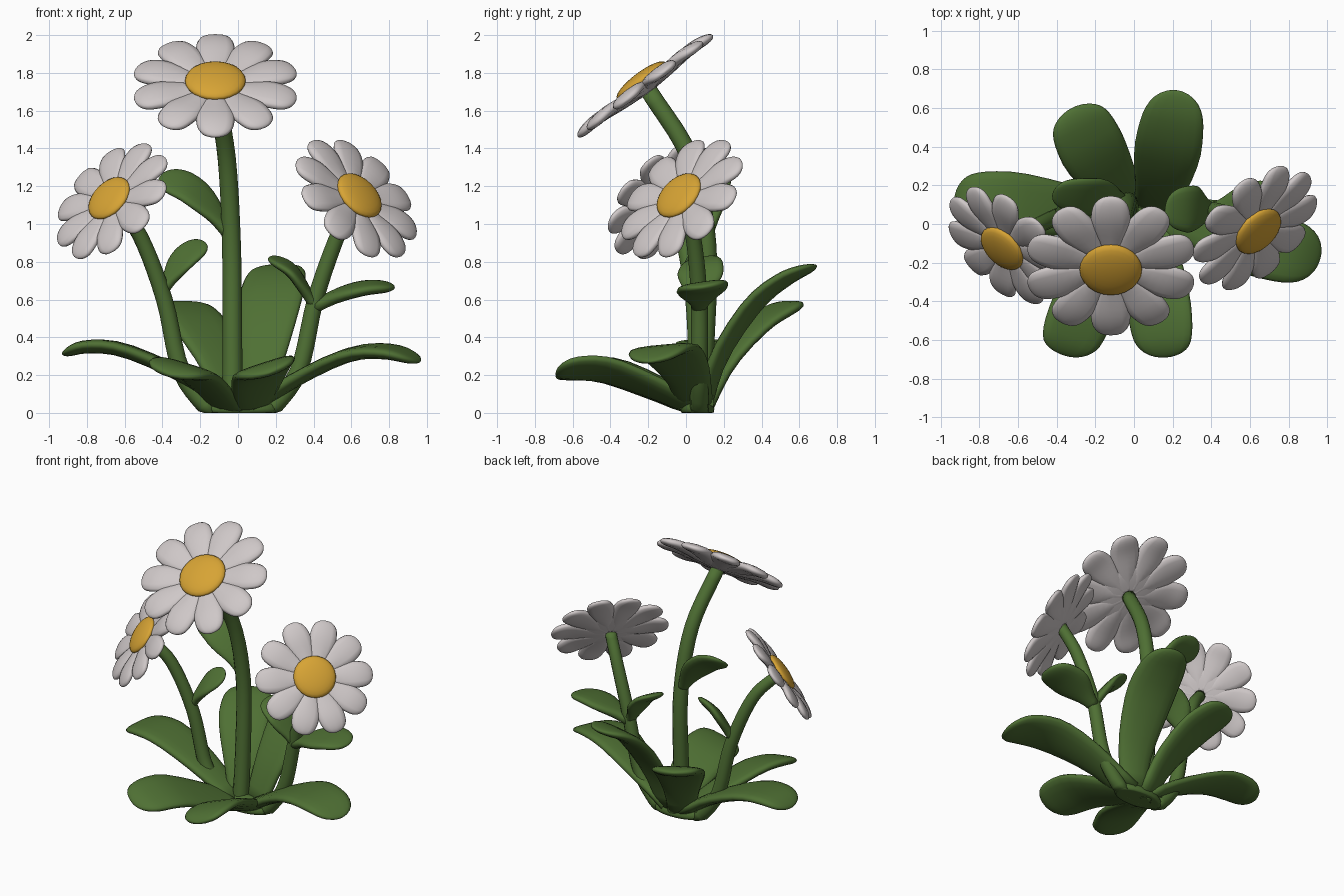
import bpy, bmesh, math
from mathutils import Vector, Matrix

if "Cube" in bpy.data.objects:
    bpy.data.objects.remove(bpy.data.objects["Cube"])

def material(name, col):
    m = bpy.data.materials.new(name)
    m.diffuse_color = (*col, 1)
    m.use_nodes = True
    m.node_tree.nodes["Principled BSDF"].inputs["Base Color"].default_value = m.diffuse_color
    return m

GREEN = material("leaf green", (0.078, 0.162, 0.034))
WHITE = material("petal white", (0.62, 0.575, 0.575))
YELLOW = material("disc yellow", (0.68, 0.37, 0.035))
Z = Vector((0, 0, 1))

def spline(pts, u):
    """Catmull-Rom point and tangent at u in 0..1"""
    p = [Vector(q) for q in pts]
    p = [2 * p[0] - p[1]] + p + [2 * p[-1] - p[-2]]
    n = len(pts) - 1
    i = min(int(u * n), n - 1)
    t = u * n - i
    a, b, c, d = p[i:i + 4]
    k1, k2, k3 = c - a, 2 * a - 5 * b + 4 * c - d, 3 * b - a - 3 * c + d
    return b + (k1 * t + k2 * t * t + k3 * t ** 3) / 2, (k1 + 2 * k2 * t + 3 * k3 * t * t).normalized()

def soft(x, e):
    return math.copysign(abs(x) ** e, x)

def sweep(bm, pts, side, size, params, cup=0, seg=12, e=1):
    """Loft oval rings along a path; size(s) gives half width and half thickness"""
    rings = []
    for s in params:
        p, t = spline(pts, s)
        sd = (side - t * side.dot(t)).normalized()
        nn = sd.cross(t)
        w, h = size(s)
        ring = []
        for k in range(seg):
            a = 2 * math.pi * k / seg
            c, sn = soft(math.cos(a), e), soft(math.sin(a), e)
            ring.append(bm.verts.new(p + sd * w * c + nn * (h * sn + cup * w * c * c)))
        rings.append(ring)
    for r0, r1 in zip(rings, rings[1:]):
        for k in range(seg):
            j = (k + 1) % seg
            bm.faces.new((r0[k], r0[j], r1[j], r1[k]))
    bm.faces.new(rings[0][::-1])
    bm.faces.new(rings[-1])

def finish(bm, name, mat, ground=False):
    if ground:
        for v in bm.verts:
            v.co.z = max(v.co.z, 0)
    bmesh.ops.recalc_face_normals(bm, faces=bm.faces)
    me = bpy.data.meshes.new(name)
    bm.to_mesh(me)
    bm.free()
    me.materials.append(mat)
    me.shade_smooth()
    ob = bpy.data.objects.new(name, me)
    bpy.context.collection.objects.link(ob)

def ellipsoid(name, mat, frame, loc, radii, ground=False):
    bm = bmesh.new()
    bmesh.ops.create_uvsphere(bm, u_segments=24, v_segments=12, radius=1)
    bm.transform(frame @ Matrix.Translation(loc) @ Matrix.Diagonal((*radii, 1)))
    finish(bm, name, mat, ground)

ROUND = [math.sin(math.pi / 2 * k / 16) for k in range(17)]

def blade(width, thick, root, widest, power):
    """Narrow root, broad middle, rounded tip"""
    def size(s):
        x = min(s / widest, 1)
        x = x * x * (3 - 2 * x)
        end = max(math.sqrt(max(1 - s ** power, 0)), 0.03)
        return width * (root + (1 - root) * x) * end, thick * end
    return size

def leaf(name, pts, width, roll=0, root=0.55, thick=0.038, cup=0.06):
    d = Vector(pts[-1]) - Vector(pts[0])
    d.z = 0
    d.normalize()
    r = math.radians(roll)
    side = d.cross(Z) * math.cos(r) + Z * math.sin(r)
    bm = bmesh.new()
    sweep(bm, pts, side, blade(width, thick, root, 0.58, 7), ROUND, cup, 16, 0.85)
    finish(bm, name, GREEN, True)

def stem(name, pts, r0, r1):
    bm = bmesh.new()
    sweep(bm, pts, Vector((1, 0, 0)), lambda s: (r0 + (r1 - r0) * s,) * 2,
          [k / 20 for k in range(21)])
    finish(bm, name, GREEN, True)

def flower(name, centre, normal, r, turn):
    n = Vector(normal).normalized()
    up = (Z - n * n.z).normalized()
    frame = Matrix((up.cross(n), up, n)).transposed().to_4x4()
    frame.translation = centre
    # ring of ten petals
    bm = bmesh.new()
    for i in range(10):
        a = math.radians(turn + 36 * i)
        c, s = math.cos(a), math.sin(a)
        path = [(c * q * r, s * q * r, z * r) for q, z in
                ((0.06, -0.02), (0.35, 0.0), (0.7, 0.03), (1.0, 0.0))]
        sweep(bm, path, Vector((-s, c, 0)), blade(0.232 * r, 0.07 * r, 0.3, 0.66, 9), ROUND, 0, 12, 0.8)
    bm.transform(frame)
    finish(bm, name + "_petals", WHITE)
    # white backing and domed centre
    ellipsoid(name + "_backing", WHITE, frame, (0, 0, -0.01 * r), (0.5 * r, 0.5 * r, 0.075 * r))
    ellipsoid(name + "_centre", YELLOW, frame, (0, 0, 0.08 * r), (0.36 * r, 0.36 * r, 0.1 * r))

# Flower heads
flower("tall_flower", (-0.12, -0.215, 1.73), (0, -0.6, 0.8), 0.447, 90)
flower("left_flower", (-0.665, -0.11, 1.12), (-0.59, -0.58, 0.56), 0.37, 10)
flower("right_flower", (0.625, -0.02, 1.133), (0.577, -0.577, 0.577), 0.392, 0)

# Stems
stem("tall_stem", [(-0.03, 0.07, 0), (-0.03, 0.1, 0.4), (-0.035, 0.11, 0.9), (-0.06, 0.02, 1.35), (-0.118, -0.2, 1.71)], 0.054, 0.046)
stem("left_stem", [(-0.14, 0.06, 0), (-0.3, 0.06, 0.22), (-0.39, 0.04, 0.6), (-0.52, -0.02, 0.94), (-0.65, -0.1, 1.105)], 0.05, 0.038)
stem("right_stem", [(0.16, 0.07, 0), (0.32, 0.07, 0.22), (0.41, 0.07, 0.6), (0.52, 0.04, 0.92), (0.615, -0.012, 1.12)], 0.05, 0.038)

# Base leaves
leaf("base_leaf_left", [(-0.05, 0.05, 0.04), (-0.3, 0.07, 0.2), (-0.6, 0.1, 0.33), (-0.8, 0.11, 0.35), (-0.93, 0.12, 0.31)], 0.17)
leaf("base_leaf_right", [(0.08, 0.05, 0.04), (0.35, 0, 0.2), (0.6, -0.08, 0.31), (0.8, -0.14, 0.32), (0.96, -0.19, 0.27)], 0.18, -5)
leaf("base_leaf_front_left", [(-0.06, 0.05, 0.03), (-0.14, -0.15, 0.12), (-0.25, -0.4, 0.215), (-0.32, -0.57, 0.225), (-0.36, -0.68, 0.2)], 0.175, 16, 0.65)
leaf("base_leaf_front_right", [(0.08, 0.05, 0.03), (0.1, -0.15, 0.12), (0.13, -0.4, 0.215), (0.15, -0.57, 0.23), (0.165, -0.69, 0.21)], 0.175, -18, 0.65)
leaf("base_leaf_back_left", [(-0.03, 0.09, 0.03), (-0.1, 0.2, 0.26), (-0.2, 0.36, 0.45), (-0.27, 0.5, 0.54), (-0.32, 0.6, 0.58)], 0.175)
leaf("base_leaf_back_right", [(0.08, 0.09, 0.03), (0.13, 0.18, 0.3), (0.17, 0.36, 0.57), (0.2, 0.53, 0.71), (0.23, 0.69, 0.78)], 0.175)

# Stem leaves
leaf("tall_stem_leaf", [(-0.04, 0.11, 0.93), (-0.14, 0.13, 1.07), (-0.27, 0.15, 1.19), (-0.42, 0.16, 1.24)], 0.12, 40, 0.3, 0.03)
leaf("left_stem_leaf", [(-0.4, 0.04, 0.64), (-0.34, 0.06, 0.74), (-0.27, 0.08, 0.83), (-0.17, 0.1, 0.9)], 0.1, -35, 0.3, 0.028)
leaf("right_stem_small_leaf", [(0.41, 0.07, 0.56), (0.34, 0.07, 0.67), (0.27, 0.08, 0.76), (0.16, 0.08, 0.82)], 0.125, 12, 0.3, 0.028)
leaf("right_stem_large_leaf", [(0.4, 0.07, 0.56), (0.53, 0.08, 0.62), (0.68, 0.09, 0.66), (0.83, 0.09, 0.665)], 0.14, -8, 0.3, 0.034)

# Crown joining the roots
ellipsoid("crown", GREEN, Matrix.Identity(4), (0.02, 0.06, 0.02), (0.19, 0.09, 0.07), True)
